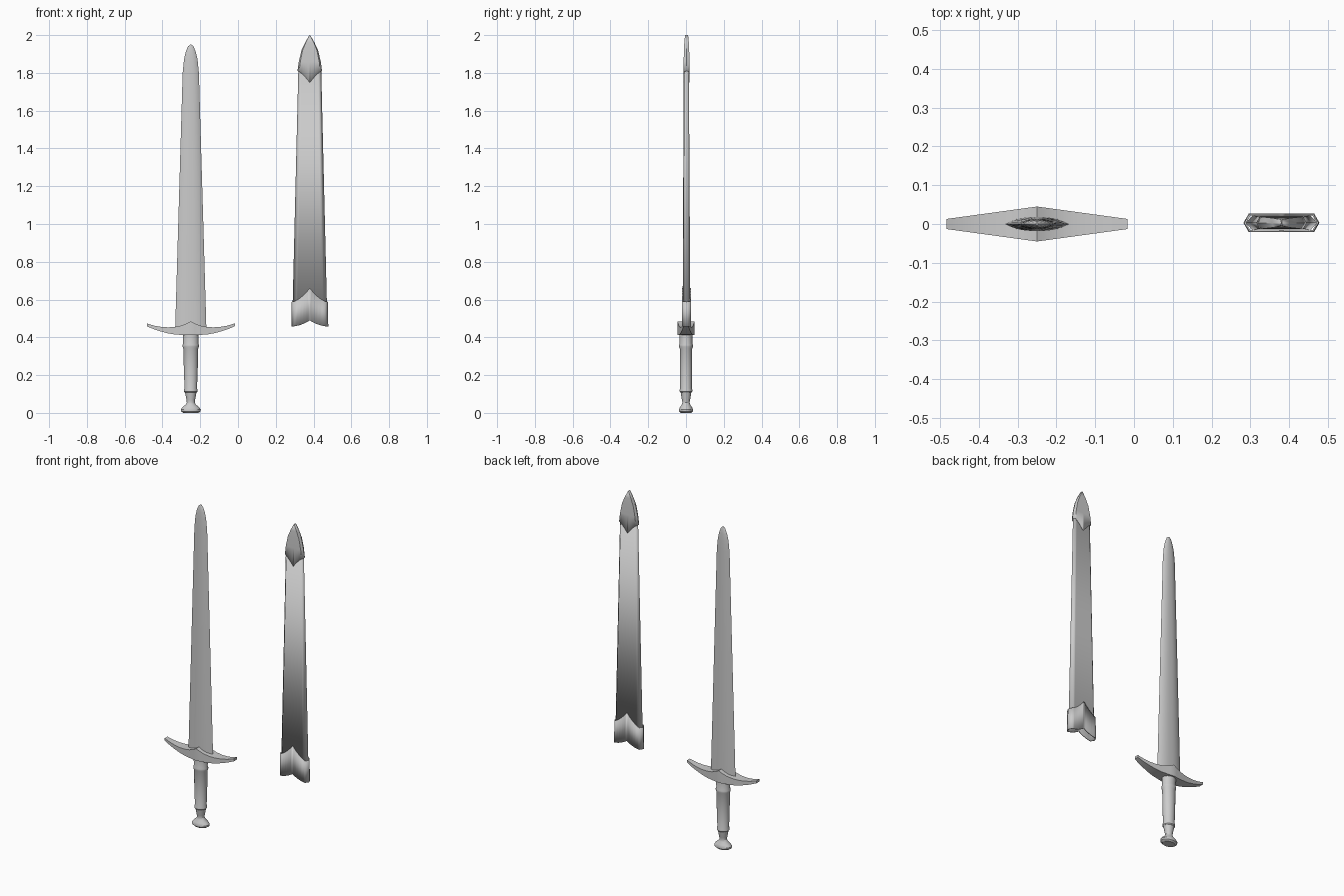
import bpy, bmesh, math

if "Cube" in bpy.data.objects:
    bpy.data.objects.remove(bpy.data.objects["Cube"])

SWORD_X, SHEATH_X = -0.25, 0.38


def loft(name, rings, x, caps=True, thickness=0, y=0, angle=30):
    """Skin a list of equal-length point rings into one object."""
    bm = bmesh.new()
    rows = [[bm.verts.new(p) for p in r] for r in rings]
    n = len(rows[0])
    for a, b in zip(rows, rows[1:]):
        for i in range(n):
            j = (i + 1) % n
            bm.faces.new((a[i], a[j], b[j], b[i]))
    if caps:
        bm.faces.new(rows[0][::-1])
        bm.faces.new(rows[-1])
    bmesh.ops.recalc_face_normals(bm, faces=bm.faces)
    me = bpy.data.meshes.new(name)
    bm.to_mesh(me)
    bm.free()
    ob = bpy.data.objects.new(name, me)
    ob.location = (x, y, 0)
    bpy.context.collection.objects.link(ob)
    if thickness:
        mod = ob.modifiers.new("wall", 'SOLIDIFY')
        mod.thickness = thickness
        mod.offset = -1
    bpy.ops.object.select_all(action='DESELECT')
    ob.select_set(True)
    bpy.context.view_layer.objects.active = ob
    bpy.ops.object.shade_smooth_by_angle(angle=math.radians(angle))
    return ob


def flat_ring(w, t, z, shape, rise=0, power=1.6, bevel=0.86):
    """Flattened section; rise lifts its middle into a curved chevron."""
    half = [0, 0.1, 0.22, 0.38, 0.56, 0.72, bevel]
    us = [-1] + [-u for u in half[:0:-1]] + half + [1]
    pt = lambda u, s: (u * w, s * t * shape(u), z + rise * (1 - abs(u)) ** power)
    return [pt(u, -1) for u in us] + [pt(u, 1) for u in us[-2:0:-1]]


def lens(u):
    return 1 - abs(u) ** 2.6


def slab(u):
    return 0 if abs(u) == 1 else 1


# Blade: lens section tapering to a rounded point
blade = [(0.083, 0.018, 0.43), (0.081, 0.018, 0.5), (0.062, 0.015, 1.15),
         (0.043, 0.012, 1.8), (0.036, 0.011, 1.87), (0.027, 0.009, 1.91),
         (0.015, 0.006, 1.94), (0.003, 0.003, 1.95)]
loft("blade", [flat_ring(w, t, z, lens) for w, t, z in blade], SWORD_X)

# Crossguard: half profile mirrored, x / underside / top
half = [(0, 0.412, 0.485), (0.02, 0.412, 0.474), (0.05, 0.413, 0.462),
        (0.085, 0.415, 0.455), (0.12, 0.421, 0.453), (0.155, 0.43, 0.455),
        (0.19, 0.441, 0.461), (0.215, 0.451, 0.468), (0.233, 0.459, 0.474)]
guard = [(-x, a, b) for x, a, b in half[:0:-1]] + half
rings = []
for x, a, b in guard:
    d = 0.045 - 0.032 * abs(x) / 0.233
    rings.append([(x, -d, a), (x, d, a), (x, d, b), (x, -d, b)])
loft("crossguard", rings, SWORD_X)


# Grip and pommel: oval turned profiles, x radius / y radius / z
def turned(name, profile):
    n = 24
    loft(name, [[(rx * math.cos(2 * math.pi * i / n),
                  ry * math.sin(2 * math.pi * i / n), z) for i in range(n)]
                for rx, ry, z in profile], SWORD_X)


turned("grip", [(0.031, 0.029, 0.108), (0.036, 0.034, 0.113), (0.036, 0.034, 0.122),
                (0.033, 0.031, 0.13), (0.037, 0.033, 0.24), (0.039, 0.033, 0.34),
                (0.043, 0.037, 0.35), (0.043, 0.037, 0.36),
                (0.04, 0.034, 0.368), (0.042, 0.035, 0.43)])
turned("pommel", [(0.04, 0.028, 0), (0.052, 0.036, 0.008), (0.053, 0.037, 0.018),
                  (0.044, 0.032, 0.03), (0.026, 0.022, 0.045), (0.021, 0.019, 0.056),
                  (0.023, 0.022, 0.07), (0.031, 0.029, 0.112)])

# Scabbard body: hollow bevelled slab
loft("scabbard_body", [flat_ring(0.092, 0.02, 0.52, slab, bevel=0.8),
                       flat_ring(0.06, 0.012, 1.84, slab, bevel=0.8)],
     SHEATH_X, caps=False, thickness=0.004, y=0.003)

# Scabbard throat: hollow sleeve with chevron rims
loft("scabbard_throat", [flat_ring(0.098, 0.024, 0.458, slab, 0.032, 2),
                         flat_ring(0.096, 0.023, 0.588, slab, 0.072, 1.7)],
     SHEATH_X, caps=False, thickness=0.005, y=0.003)

# Scabbard chape: pointed end cap with a chevron lower rim
loft("scabbard_chape", [flat_ring(0.065, 0.016, 1.81, slab, -0.062, 1.4),
                        flat_ring(0.058, 0.0155, 1.86, slab),
                        flat_ring(0.044, 0.014, 1.92, slab),
                        flat_ring(0.024, 0.012, 1.962, slab),
                        flat_ring(0.002, 0.008, 2.0, slab)],
     SHEATH_X, caps=False, thickness=0.002, y=0.003)
